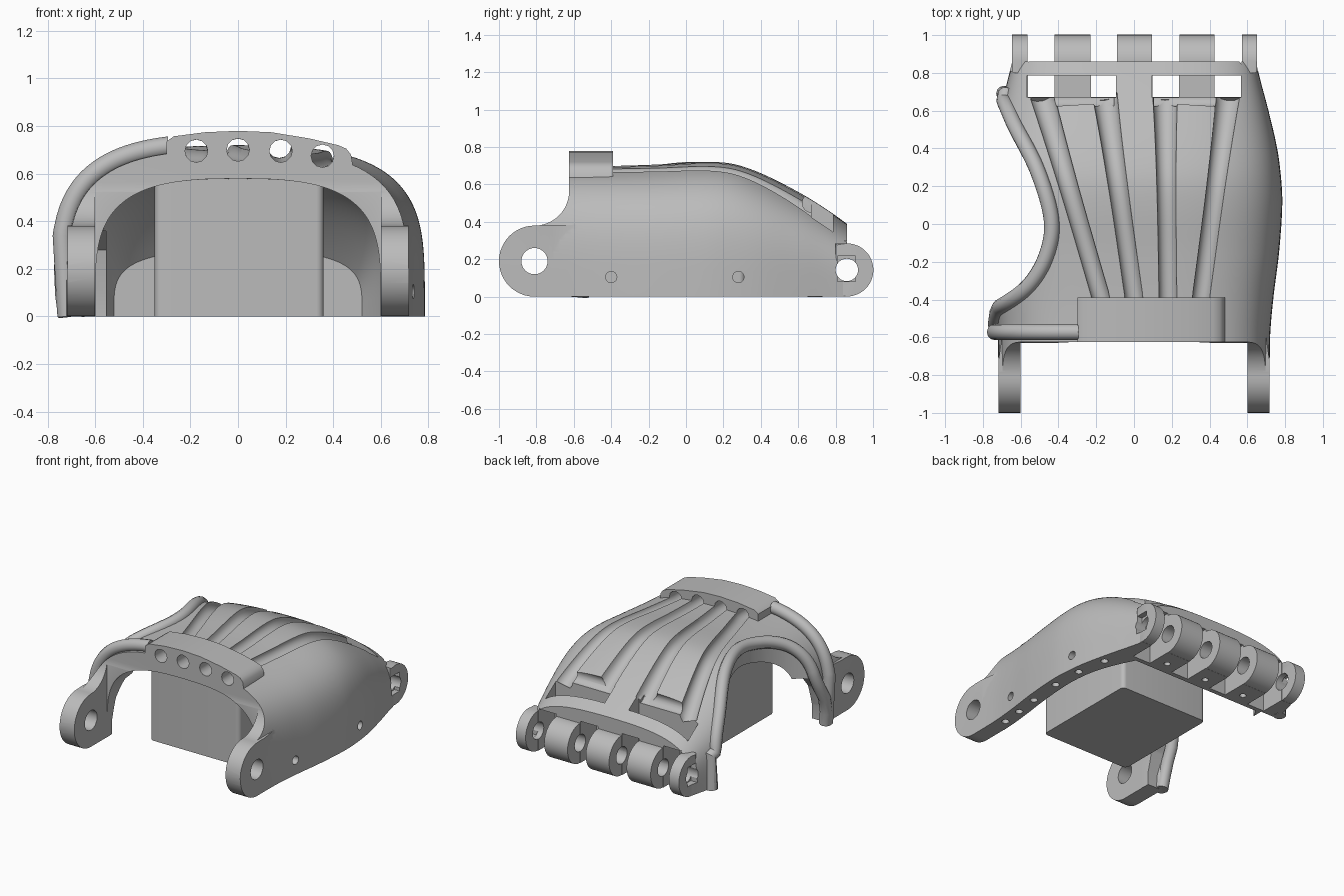
import bpy, bmesh, math
from mathutils import Vector

cube = bpy.data.objects.get("Cube")
if cube:
    bpy.data.objects.remove(cube, do_unlink=True)

grey = bpy.data.materials.new("plain grey")
grey.use_nodes = True
colour = (0.5, 0.5, 0.5, 1)
grey.diffuse_color = colour
grey.node_tree.nodes["Principled BSDF"].inputs["Base Color"].default_value = colour

# Shell outline along its length: y, half width, height
OUTLINE = [(-1.2, .72, .70), (-.62, .72, .70), (-.4, .737, .70), (-.15, .768, .707), (.1, .785, .72),
           (.25, .778, .71), (.4, .758, .66), (.6, .712, .56), (.75, .672, .468), (.86, .645, .39)]
POWER = 4.2


def outline(y):
    """Half width and height of the shell at y, smoothly interpolated."""
    i = 0
    while i < len(OUTLINE) - 2 and y > OUTLINE[i + 1][0]:
        i += 1
    a, b = OUTLINE[i], OUTLINE[i + 1]
    p, q = OUTLINE[max(i - 1, 0)], OUTLINE[min(i + 2, len(OUTLINE) - 1)]
    d = b[0] - a[0]
    t = min(max((y - a[0]) / d, 0), 1)
    out = []
    for k in (1, 2):
        m0 = (b[k] - p[k]) / (b[0] - p[0]) * d
        m1 = (q[k] - a[k]) / (q[0] - a[0]) * d
        out.append((2*t**3 - 3*t*t + 1) * a[k] + (t**3 - 2*t*t + t) * m0
                   + (3*t*t - 2*t**3) * b[k] + (t**3 - t*t) * m1)
    return out


def hollow_outline(y):
    """Inner wall outline, thickening towards the finger end."""
    w, h = outline(y)
    s = max(0, (y - .2) / .44) ** 2
    return w - .12 - .06 * s, h - .12 - .14 * s


def crown(r):
    return 1 - .1 * r * r


def on_shell(x, y):
    """Point on the shell's outer surface above (x, y)."""
    w, h = outline(y)
    r = max(min(x / w, .985), -.985)
    return Vector((r * w, y, h * (1 - abs(r) ** POWER) ** (1 / POWER) * crown(r)))


def make(name, bm):
    bmesh.ops.recalc_face_normals(bm, faces=bm.faces)
    me = bpy.data.meshes.new(name)
    bm.to_mesh(me)
    bm.free()
    me.materials.append(grey)
    ob = bpy.data.objects.new(name, me)
    bpy.context.collection.objects.link(ob)
    return ob


def loft(name, y0, y1, shape, base, n=72, steps=60):
    bm = bmesh.new()
    rings = []
    for s in range(steps + 1):
        y = y0 + (y1 - y0) * s / steps
        w, h = shape(y)
        ring = [(w, base)] if base < 0 else []
        for i in range(n + 1):
            a = math.pi * i / n
            r = math.copysign(abs(math.cos(a)) ** (2 / POWER), math.cos(a))
            z = h * abs(math.sin(a)) ** (2 / POWER) * crown(r) if 0 < i < n else 0
            ring.append((r * w, z))
        if base < 0:
            ring.append((-w, base))
        rings.append([bm.verts.new((x, y, z)) for x, z in ring])
    for a, b in zip(rings, rings[1:]):
        for i in range(len(a)):
            j = (i + 1) % len(a)
            bm.faces.new((a[i], a[j], b[j], b[i]))
    bm.faces.new(rings[0])
    bm.faces.new(rings[-1])
    return make(name, bm)


def prism(name, pts, axis, lo, hi, bevel=0):
    """Extrude a 2D outline along x (yz), y (xz) or z (xy)."""
    bm = bmesh.new()
    place = {"x": lambda u, v, d: (d, u, v), "y": lambda u, v, d: (u, d, v),
             "z": lambda u, v, d: (u, v, d)}[axis]
    a, b = [[bm.verts.new(place(u, v, d)) for u, v in pts] for d in (lo, hi)]
    caps = [bm.faces.new(a), bm.faces.new(b)]
    for i in range(len(a)):
        j = (i + 1) % len(a)
        bm.faces.new((a[i], a[j], b[j], b[i]))
    if bevel:
        edges = list({e for f in caps for e in f.edges})
        bmesh.ops.bevel(bm, geom=edges, offset=bevel, segments=2, affect='EDGES', profile=.5)
    return make(name, bm)


def box(name, x, y, z):
    return prism(name, [(x[0], y[0]), (x[1], y[0]), (x[1], y[1]), (x[0], y[1])], "z", *z)


def arc(cy, cz, r, a0, a1, n=24):
    return [(cy + r * math.cos(math.radians(a0 + (a1 - a0) * i / n)),
             cz + r * math.sin(math.radians(a0 + (a1 - a0) * i / n))) for i in range(n + 1)]


def drill(cy, cz, r, lo, hi, axis="x"):
    return prism("drill", arc(cy, cz, r, 0, 350, 35), axis, lo, hi)


def tube(name, pts, r, end_scale=1):
    cu = bpy.data.curves.new(name, 'CURVE')
    cu.dimensions = '3D'
    cu.bevel_depth, cu.bevel_resolution, cu.use_fill_caps = r, 4, True
    sp = cu.splines.new('POLY')
    sp.points.add(len(pts) - 1)
    for i, p in enumerate(pts):
        sp.points[i].co = (*p, 1)
        sp.points[i].radius = 1 + (end_scale - 1) * (i / (len(pts) - 1)) ** 4
    tmp = bpy.data.objects.new(name, cu)
    bpy.context.collection.objects.link(tmp)
    dg = bpy.context.evaluated_depsgraph_get()
    bm = bmesh.new()
    bm.from_mesh(tmp.evaluated_get(dg).to_mesh())
    bpy.data.objects.remove(tmp)
    bmesh.ops.remove_doubles(bm, verts=bm.verts, dist=1e-5)
    return make(name, bm)


def combine(ob, tool, op='DIFFERENCE', keep=False):
    mod = ob.modifiers.new("bool", 'BOOLEAN')
    mod.operation, mod.object, mod.solver = op, tool, 'EXACT'
    bpy.context.view_layer.objects.active = ob
    bpy.ops.object.modifier_apply(modifier=mod.name)
    if not keep:
        bpy.data.objects.remove(tool, do_unlink=True)


# Hollow shell with flat wrist lugs left by a side profile cut
shell = loft("palm_shell", -1.1, .86, outline, 0)
for s in (-1, 1):
    block = [(s * x, y) for x, y in ((.55, -1.05), (.717, -1.05), (.717, -.72), (.685, -.5), (.55, -.5))]
    combine(shell, prism("lug_block", block, "z", 0, .382), 'UNION')
combine(shell, loft("hollow", -1.2, .64, hollow_outline, -.1))
combine(shell, box("lug_gap", (-.601, .601), (-1.3, -.63), (-.2, .66)))
side = arc(-.81, .19, .19, 270, 90) + arc(-.81, .565, .185, 270, 360)
side += [(-.625, 1), (-1.3, 1), (-1.3, -.1), (-.81, -.1)]
combine(shell, prism("side_profile", side, "x", -1, 1))
combine(shell, drill(-.81, .19, .07, -1, 1))

# Thumb opening, following a smooth plan curve and widening towards its base
KEYS = [(-.80, .76), (-.71, .69), (-.63, .52), (-.51, .28), (-.437, .02),
        (-.465, -.17), (-.56, -.33), (-.71, -.44), (-.80, -.47)]
plan = []
for p, a, b, q in zip(KEYS, KEYS[1:], KEYS[2:], KEYS[3:]):
    for s in range(12):
        t = s / 12
        plan.append(tuple(.5 * (2*a[k] + (b[k]-p[k])*t + (2*p[k]-5*a[k]+4*b[k]-q[k])*t*t
                                + (3*a[k]-p[k]-3*b[k]+q[k])*t**3) for k in (0, 1)))
plan.append(KEYS[-2])
combine(shell, prism("thumb_cut", plan + [(-1, -.46), (-1, .71)], "z", -.2, 1))
arch = [(-.57, -.1), (-.57, .1), (-.53, .25), (-.45, .36), (.5, .36), (.62, .28), (.655, .1), (.655, -.1)]
combine(shell, prism("thumb_arch", arch, "x", -1, -.555))

# Cable guide bar across the wrist edge
bar = [(-.30, .62), (-.30, .735), (-.27, .757), (-.14, .774), (0, .78), (.14, .774), (.3, .748),
       (.42, .72), (.455, .705), (.475, .68), (.485, .62)]
combine(shell, prism("guide_bar", bar, "y", -.625, -.39), 'UNION')

# Finger clearances between the hinge lugs, and the cable slots above them
clearance = [(.673, -.1), (.673, .295), (.8, .3), (1.1, .3), (1.1, -.1)]
for lo, hi in ((-.562, -.422), (-.228, -.092), (.098, .238), (.427, .57)):
    combine(shell, prism("clearance", clearance, "x", lo, hi))
for s in (-1, 1):
    lo, hi = sorted((s * .095, s * .566))
    combine(shell, box("slot", (lo, hi), (.67, .787), (.285, .8)))
    combine(shell, drill(.672, on_shell(.33, .672).z, .05, lo + .01, hi - .01))

# Cable grooves running from the bar holes to the finger slots
for x0, x1 in ((-.175, -.49), (0, -.155), (.18, .165), (.355, .50)):
    path = []
    for i in range(41):
        y = -.72 + 1.41 * i / 40
        t = max(0, (y + .39) / 1.08)
        path.append(on_shell(x0 + (x1 - x0) * t, y))
    combine(shell, tube("groove", path, .048, 1.4))

# Hinge pin bore, side pin holes and stitching holes in the lower rim
HINGE = (.86, .143)
combine(shell, drill(*HINGE, .06, -1, 1))
for y in (-.4, .28):
    combine(shell, drill(y, .105, .03, .5, 1))
for y in (-.54, -.38, -.2, .05, .28, .5):
    combine(shell, drill(outline(y)[0] - .06, y, .025, -.05, .05, "z"))

# Finger hinge lugs
lug = arc(*HINGE, .142, -90, 90) + [(.8, .285), (.8, .001)]
parts = [shell]
for name, lo, hi in (("outer_hinge_right", -.645, -.565), ("hinge_right", -.42, -.23), ("hinge_middle", -.09, .095),
                     ("hinge_left", .24, .425), ("outer_hinge_left", .573, .65)):
    ob = prism(name, lug, "x", lo, hi, .008)
    combine(ob, drill(*HINGE, .06, -1, 1))
    if "outer" in name:
        a, b = (lo - .05, lo + .04) if lo < 0 else (hi - .04, hi + .05)
        recess = box("nut_recess", (a, b), (.81, .905), (.08, .217))
        combine(shell, recess, keep=True)
        combine(ob, recess)
    else:
        combine(shell, drill((lo + hi) / 2, .74, .022, -.05, .06, "z"))
    parts.append(ob)

# Rounded rims around the thumb opening and along the wrist edge
rim = [on_shell(*p) for p in plan]
rim = [Vector((rim[0].x - .01, rim[0].y, 0))] + rim
rim += [Vector(p) for p in ((-.725, -.475, .29), (-.732, -.525, .2), (-.727, -.553, .09), (-.715, -.56, 0))]
parts.append(tube("thumb_rim", rim, .042))
wrist = [on_shell(-.28 - .45 * i / 40, -.572) for i in range(41)]
wrist = [Vector((p.x * 1.035, p.y, p.z * 1.04)) for p in wrist]
wrist = [p for i, p in enumerate(wrist) if i == 0 or (p - wrist[i - 1]).length > 1e-4]
wrist.append(Vector((wrist[-1].x + .02, -.572, 0)))
parts.append(tube("wrist_rim", wrist, .043))

# Solid inner block with rounded upright corners
corners = [(.33, .285, 0), (-.32, .285, 90), (-.32, -.47, 180), (.33, -.47, 270)]
block = [p for cx, cy, a in corners for p in arc(cx, cy, .03, a, a + 90, 6)]
parts.append(prism("inner_block", block, "z", 0, .6))

for ob in parts:
    bpy.ops.object.select_all(action='DESELECT')
    ob.select_set(True)
    bpy.context.view_layer.objects.active = ob
    bpy.ops.object.shade_smooth_by_angle(angle=math.radians(32))
